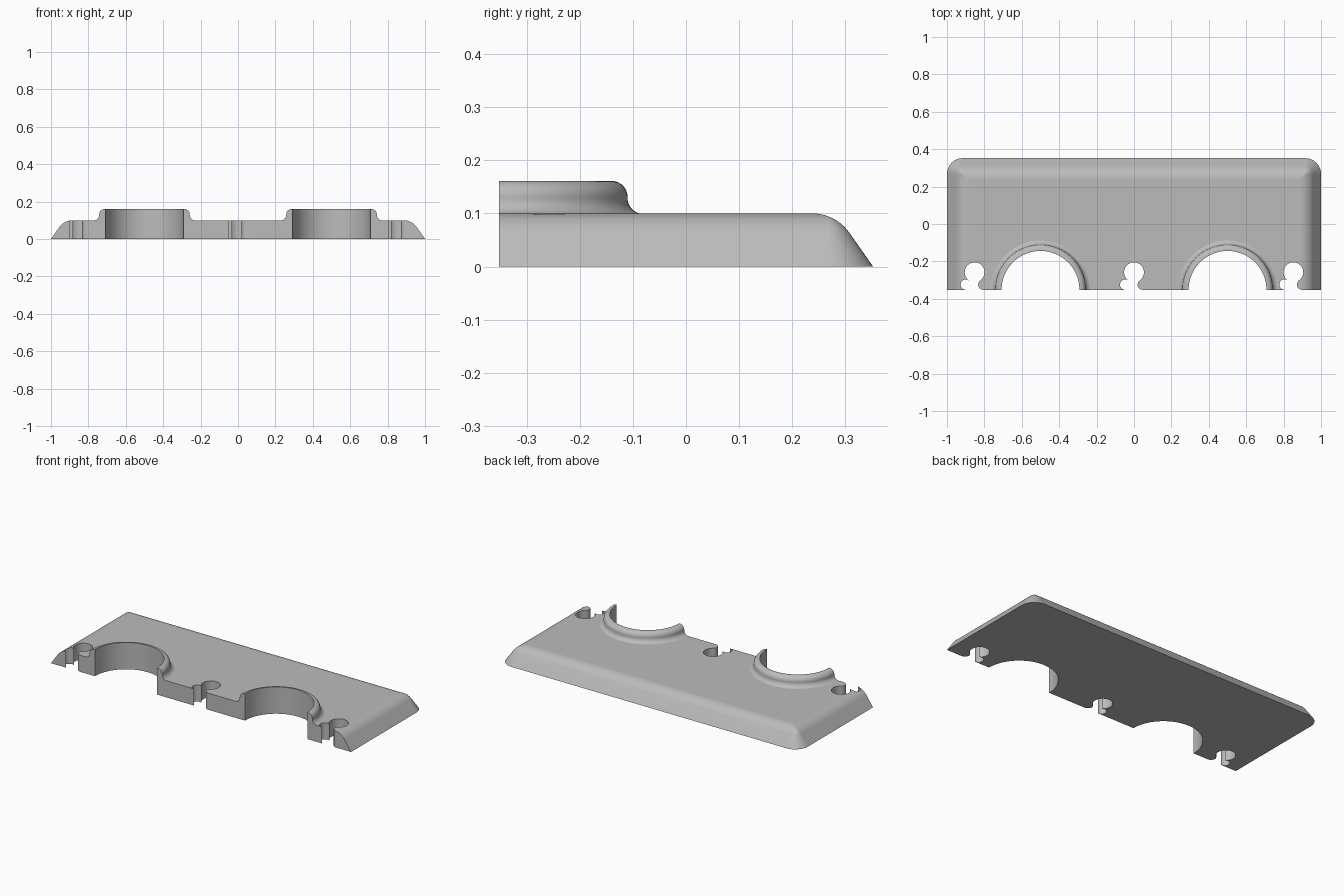
import bpy, bmesh
from math import pi, sin, cos, tan, atan, atan2, radians

cube = bpy.data.objects.get("Cube")
if cube:
    bpy.data.objects.remove(cube, do_unlink=True)

HALF_Y = 0.352        # half depth; the front is cut flat here
HEIGHT = 0.1          # plate thickness
BORE = 0.208          # radius of the two half-round recesses
COLLAR_X = (-0.5, 0.5)
SLOT_X = (-0.852, 0, 0.852)

grey = bpy.data.materials.new("plain grey")
grey.use_nodes = True
colour = (0.5, 0.5, 0.5, 1)
grey.diffuse_color = colour
grey.node_tree.nodes["Principled BSDF"].inputs["Base Color"].default_value = colour


def arc(cx, cy, r, start, end, steps):
    return [(cx + r * cos(start + (end - start) * i / steps),
             cy + r * sin(start + (end - start) * i / steps)) for i in range(steps + 1)]


def make_object(name, bm):
    bmesh.ops.recalc_face_normals(bm, faces=bm.faces)
    mesh = bpy.data.meshes.new(name)
    bm.to_mesh(mesh)
    bm.free()
    mesh.materials.append(grey)
    obj = bpy.data.objects.new(name, mesh)
    bpy.context.collection.objects.link(obj)
    return obj


def skin(bm, rings, closed):
    """Join rings of vertices with quads."""
    n = len(rings[0])
    for a, b in zip(rings, rings[1:]):
        for i in range(n if closed else n - 1):
            j = (i + 1) % n
            bm.faces.new((a[i], a[j], b[j], b[i]))


def prism(name, outline, low, high):
    bm = bmesh.new()
    rings = [[bm.verts.new((x, y, z)) for x, y in outline] for z in (low, high)]
    skin(bm, rings, True)
    bm.faces.new(rings[0])
    bm.faces.new(rings[1])
    return make_object(name, bm)


def combine(target, tool, operation):
    mod = target.modifiers.new("combine", 'BOOLEAN')
    mod.operation = operation
    mod.solver = 'EXACT'
    mod.object = tool
    bpy.context.view_layer.objects.active = target
    bpy.ops.object.modifier_apply(modifier=mod.name)
    bpy.data.objects.remove(tool, do_unlink=True)


# Plate: rounded outline lofted up a sloped edge that rolls into the top
slope = radians(55)
roll = 0.045 / tan(slope / 2)
roll_inset = HEIGHT / tan(slope) + 0.045
edge = [(0, 0)] + arc(roll_inset, HEIGHT - roll, roll, pi / 2 + slope, pi / 2, 12)
bm = bmesh.new()
rings = []
for inset, z in edge:
    r = max(0.085 - inset, 0.004)
    x, y, front = 1 - inset, HALF_Y - inset, -0.45
    outline = ([(x, front)] + arc(x - r, y - r, r, 0, pi / 2, 12)
               + arc(r - x, y - r, r, pi / 2, pi, 12) + [(-x, front)])
    rings.append([bm.verts.new((px, py, z)) for px, py in outline])
skin(bm, rings, True)
bm.faces.new(rings[0])
bm.faces.new(rings[-1])
plate = make_object("plate_with_collars", bm)

# Collars: turned profile with rounded rim and a fillet at the foot
profile = ([(0.15, 0.05), (0.15, 0.161)]
           + arc(0.212, 0.131, 0.03, pi / 2, 0, 10)
           + arc(0.272, 0.129, 0.03, pi, 1.5 * pi, 10)
           + [(0.272, 0.05)])
for cx in COLLAR_X:
    bm = bmesh.new()
    rings = []
    for i in range(96):
        a = 2 * pi * i / 96
        rings.append([bm.verts.new((cx + r * cos(a), r * sin(a) - HALF_Y, z))
                      for r, z in profile])
    skin(bm, rings + rings[:1], True)
    combine(plate, make_object("collar", bm), 'UNION')

# Half-round recesses through plate and collars
for cx in COLLAR_X:
    circle = arc(cx, -HALF_Y, BORE, 0, 2 * pi, 96)[:-1]
    combine(plate, prism("recess_cutter", circle, -0.1, 0.3), 'DIFFERENCE')

# Keyhole slots with rounded lips
hole, lip, dx, dy = 0.053, 0.028, 0.047, 0.066
hole_y = -HALF_Y + lip + dy
join = atan2(-dy, dx)
for cx in SLOT_X:
    lip_y = hole_y - dy
    outline = (arc(cx, hole_y, hole, join, pi - join, 36)
               + arc(cx - dx, lip_y, lip, -pi - join - pi, -pi / 2, 12)[1:]
               + [(cx - dx, -0.6), (cx + dx, -0.6)]
               + arc(cx + dx, lip_y, lip, 1.5 * pi, pi + join, 12)[:-1])
    combine(plate, prism("slot_cutter", outline, -0.1, 0.3), 'DIFFERENCE')

# Flat front
box = [(-2, -HALF_Y), (2, -HALF_Y), (2, -1), (-2, -1)]
combine(plate, prism("front_cutter", box, -0.2, 0.4), 'DIFFERENCE')

# Smooth curved faces, keep hard edges
bpy.ops.object.select_all(action='DESELECT')
plate.select_set(True)
bpy.context.view_layer.objects.active = plate
bpy.ops.object.shade_smooth_by_angle(angle=radians(30))
weighted = plate.modifiers.new("weighted normals", 'WEIGHTED_NORMAL')
weighted.keep_sharp = True
